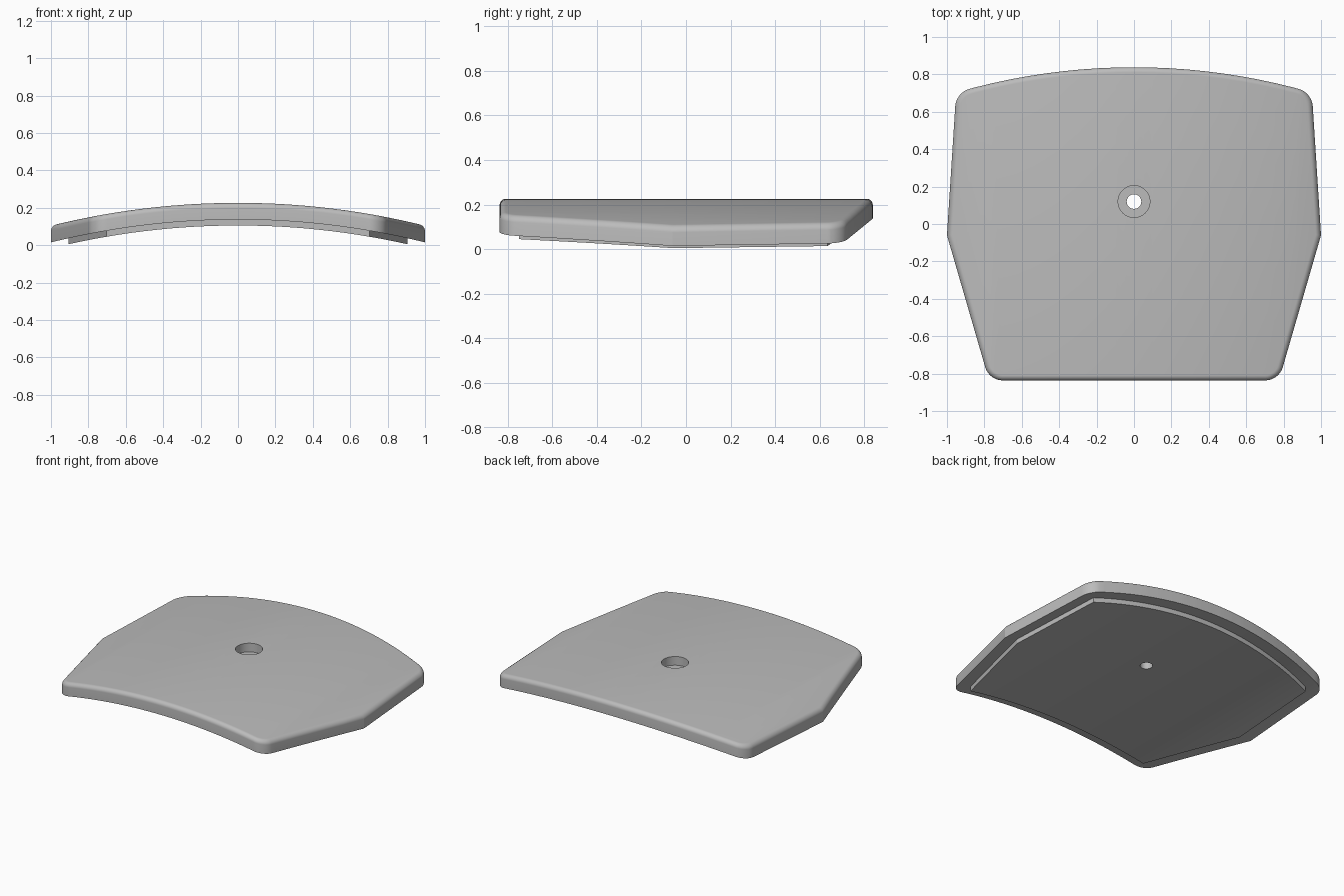
import bpy, bmesh, math
from mathutils import Vector

cube = bpy.data.objects.get("Cube")
if cube:
    bpy.data.objects.remove(cube, do_unlink=True)

ARCH_RADIUS = 4.15
HOLE_Y = 0.12
BACK_RADIUS = 3.41

grey = bpy.data.materials.new("plain grey")
grey.use_nodes = True
grey.diffuse_color = (0.5, 0.5, 0.5, 1)
grey.node_tree.nodes["Principled BSDF"].inputs["Base Color"].default_value = (0.5, 0.5, 0.5, 1)


def arch_drop(x):
    return ARCH_RADIUS - math.sqrt(ARCH_RADIUS ** 2 - x * x)


def outline(front, wide, back, back_y, radius, steps=20):
    """Symmetric outline with an arched back edge, counter-clockwise."""
    pts = [(-front[0], front[1]), front, wide]
    for i in range(steps + 1):
        x = back[0] * (1 - 2 * i / steps)
        pts.append((x, back_y - radius + math.sqrt(radius ** 2 - x * x)))
    return pts + [(-wide[0], wide[1])]


def arched_slab(name, pts, bottom, top, corner=0, rim=0):
    """Extrude an outline, round its edges, then bend it into an arch."""
    bm = bmesh.new()
    base = bm.faces.new([bm.verts.new((x, y, bottom)) for x, y in pts])
    ext = bmesh.ops.extrude_face_region(bm, geom=[base], use_keep_orig=True)
    for v in ext["geom"]:
        if isinstance(v, bmesh.types.BMVert):
            v.co.z = top
    bmesh.ops.recalc_face_normals(bm, faces=bm.faces[:])
    if corner:
        upright = [e for e in bm.edges
                   if abs(e.verts[0].co.z - e.verts[1].co.z) > 0.01
                   and e.calc_face_angle(0) > math.radians(40)]
        bmesh.ops.bevel(bm, geom=upright, offset=corner, segments=8,
                        profile=0.5, affect='EDGES')
    if rim:
        edges = [e for e in bm.edges if all(abs(v.co.z - top) < 1e-5 for v in e.verts)]
        bmesh.ops.bevel(bm, geom=edges, offset=rim, segments=8,
                        profile=0.5, affect='EDGES')
    # Slice across the width so that the slab can follow the arch
    for i in range(-19, 20):
        geom = bm.verts[:] + bm.edges[:] + bm.faces[:]
        bmesh.ops.bisect_plane(bm, geom=geom, dist=1e-5,
                               plane_co=(i * 0.05 + 0.003, 0, 0), plane_no=(1, 0, 0))
    for v in bm.verts:
        v.co.z -= arch_drop(v.co.x)
    mesh = bpy.data.meshes.new(name)
    bm.to_mesh(mesh)
    bm.free()
    obj = bpy.data.objects.new(name, mesh)
    bpy.context.collection.objects.link(obj)
    mesh.materials.append(grey)
    return obj


def cut_hole(obj, radius, low, high):
    bpy.ops.mesh.primitive_cylinder_add(vertices=48, radius=radius, depth=high - low,
                                        location=(0, HOLE_Y, (low + high) / 2))
    cutter = bpy.context.object
    cutter.name = "hole_cutter"
    cutter.hide_render = True
    cutter.data.materials.append(grey)
    mod = obj.modifiers.new("hole", 'BOOLEAN')
    mod.operation = 'DIFFERENCE'
    mod.solver = 'EXACT'
    mod.object = cutter
    bpy.ops.object.select_all(action='DESELECT')
    bpy.context.view_layer.objects.active = obj
    obj.select_set(True)
    bpy.ops.object.modifier_apply(modifier=mod.name)
    bpy.data.objects.remove(cutter, do_unlink=True)


def smooth(obj):
    bpy.ops.object.select_all(action='DESELECT')
    bpy.context.view_layer.objects.active = obj
    obj.select_set(True)
    bpy.ops.object.shade_smooth_by_angle(angle=math.radians(18))


# Arched plate with rounded corners and a soft top rim
plate = arched_slab("arched_plate",
                    outline((0.775, -0.836), (1.0, -0.06), (0.951, 0), 0.838, BACK_RADIUS),
                    0.137, 0.226, corner=0.07, rim=0.028)
# Raised pad under the plate, inset from its outline
pad = arched_slab("underside_pad",
                  outline((0.703, -0.748), (0.907, -0.055), (0.864, 0), 0.75, BACK_RADIUS - 0.088),
                  0.105, 0.145)

# Counterbore from above and a through hole
cut_hole(plate, 0.085, 0.166, 0.3)
for part in (plate, pad):
    cut_hole(part, 0.039, 0.0, 0.3)
    smooth(part)
